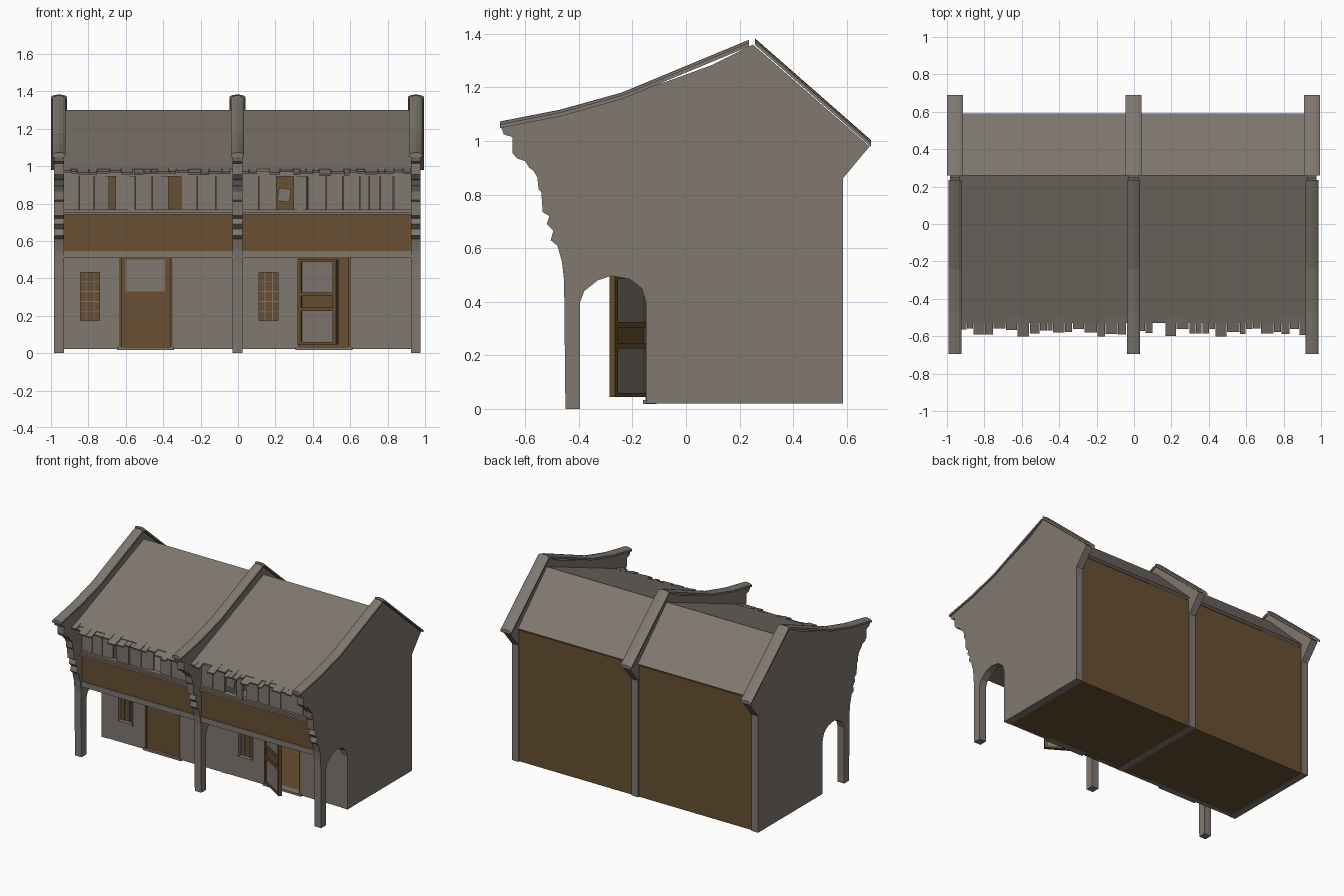
import bpy, bmesh, math, random
from mathutils import Matrix, Vector
random.seed(4)


def material(name, rgb):
    m = bpy.data.materials.new(name)
    m.diffuse_color = (*rgb, 1)
    return m


GREY = material("weathered_grey", (0.216, 0.188, 0.162))
BROWN = material("dark_wood", (0.138, 0.078, 0.032))


def finish(name, bm, mat):
    bmesh.ops.recalc_face_normals(bm, faces=bm.faces)
    me = bpy.data.meshes.new(name)
    bm.to_mesh(me)
    bm.free()
    me.materials.append(mat)
    ob = bpy.data.objects.new(name, me)
    bpy.context.collection.objects.link(ob)
    return ob


def box(name, x0, x1, y0, y1, z0, z1, mat, pivot=None, angle=0, axis='Z'):
    bm = bmesh.new()
    bmesh.ops.create_cube(bm, size=1)
    for v in bm.verts:
        v.co = Vector((x1 if v.co.x > 0 else x0, y1 if v.co.y > 0 else y0, z1 if v.co.z > 0 else z0))
    if angle:
        bmesh.ops.rotate(bm, verts=bm.verts, cent=pivot, matrix=Matrix.Rotation(angle, 3, axis))
    return finish(name, bm, mat)


def prism(name, prof, x0, x1, mat):
    # extrude a (y, z) outline along x
    bm = bmesh.new()
    f = bm.faces.new([bm.verts.new((x0, y, z)) for y, z in prof])
    r = bmesh.ops.extrude_face_region(bm, geom=[f])
    bmesh.ops.translate(bm, vec=(x1 - x0, 0, 0), verts=[g for g in r["geom"] if isinstance(g, bmesh.types.BMVert)])
    return finish(name, bm, mat)


def coping(name, xc, w, path):
    # shallow arched capping swept along a (y, z) path
    section = [(-w, -0.014), (-w, 0), (-w * .6, 0.008), (0, 0.011), (w * .6, 0.008), (w, 0), (w, -0.014)]
    bm = bmesh.new()
    rings = [[bm.verts.new((xc + sx, y, z + sz)) for sx, sz in section] for y, z in path]
    n = len(section)
    for a, b in zip(rings, rings[1:]):
        for i in range(n):
            bm.faces.new((a[i], a[(i + 1) % n], b[(i + 1) % n], b[i]))
    bm.faces.new(rings[0])
    bm.faces.new(rings[-1])
    finish(name, bm, GREY)


# Gable walls with corbelled front and arched passage
gable = [(0.585, 0.02), (0.585, 0.86), (0.685, 0.98), (0.25, 1.36), (0.1, 1.285), (-0.05, 1.23), (-0.24, 1.165),
         (-0.47, 1.093), (-0.69, 1.052), (-0.68, 1.025), (-0.648, 1.015), (-0.648, 0.955), (-0.63, 0.935),
         (-0.60, 0.925), (-0.585, 0.9), (-0.57, 0.89), (-0.555, 0.865), (-0.55, 0.82), (-0.54, 0.81), (-0.535, 0.735),
         (-0.51, 0.72), (-0.52, 0.69), (-0.495, 0.665), (-0.505, 0.63), (-0.48, 0.61), (-0.463, 0.55),
         (-0.455, 0.48), (-0.45, 0), (-0.395, 0), (-0.395, 0.40), (-0.38, 0.44), (-0.33, 0.48), (-0.28, 0.497),
         (-0.21, 0.485), (-0.165, 0.45), (-0.15, 0.40), (-0.15, 0.02)]
for side, xc in (("left", -0.957), ("middle", -0.003), ("right", 0.951)):
    prism(side + "_gable_wall", gable, xc - 0.026, xc + 0.026, GREY)
    coping(side + "_front_coping", xc, 0.035, [(-0.695, 1.062), (-0.47, 1.106), (-0.24, 1.17), (0.235, 1.367)])
    coping(side + "_rear_coping", xc, 0.043, [(0.258, 1.372), (0.69, 0.993)])

SLOPE = math.atan2(0.315, 0.79)
for bay, a in (("left", -0.931), ("right", 0.023)):
    b = a + 0.902
    # Roof slopes and ragged eave tiles
    prism(bay + "_front_roof", [(0.26, 1.30), (-0.53, 0.985), (-0.53, 0.97), (0.26, 1.285)], a, b, GREY)
    prism(bay + "_rear_roof", [(0.26, 1.30), (0.59, 0.98), (0.575, 0.97), (0.26, 1.28)], a, b, GREY)
    x = a
    while x < b - 0.02:
        w = min(random.uniform(0.03, 0.07), b - x)
        length = random.uniform(0.035, 0.08)
        dz = random.choice((0, 0.003, -0.004))
        if random.random() > 0.06:
            box(bay + "_eave_tile", x, x + w - 0.003, -0.525 - length, -0.50, 0.973 + dz, 0.985 + dz, GREY,
                (0, -0.53, 0.985), SLOPE * 0.8, 'X')
        x += w

    # Floors and rear wall
    box(bay + "_ground_floor", a, b, -0.145, 0.575, 0.022, 0.032, BROWN)
    box(bay + "_rear_wall", a, b, 0.565, 0.577, 0.022, 0.965, BROWN)
    box(bay + "_upper_floor", a, b, -0.452, 0.565, 0.508, 0.547, GREY)

    # Upper front: wood parapet, rail, header
    box(bay + "_parapet", a, b, -0.445, -0.425, 0.547, 0.742, BROWN)
    box(bay + "_rail", a, b, -0.475, -0.415, 0.742, 0.755, GREY)
    box(bay + "_window_sill", a, b, -0.46, -0.42, 0.755, 0.768, GREY)
    box(bay + "_header", a, b, -0.445, -0.43, 0.945, 1.005, GREY)

    # Ground front wall pieces around window and door
    wall = [(0, .08, .022, .508), (.08, .20, .022, .17), (.08, .20, .435, .508), (.20, .295, .022, .508),
            (.58, .902, .022, .508)]
    for x0, x1, z0, z1 in wall:
        box(bay + "_front_wall", a + x0, a + x1, -0.15, -0.12, z0, z1, GREY)
    box(bay + "_threshold", a + .285, a + .59, -0.16, -0.11, 0.018, 0.033, GREY)

    # Barred window
    w0, w1 = a + .08, a + .20
    box(bay + "_window_back", w0, w1, -0.128, -0.122, .17, .435, BROWN)
    for x0, x1 in ((w0, w0 + .01), (w1 - .01, w1)):
        box(bay + "_window_jamb", x0, x1, -0.155, -0.12, .165, .44, GREY)
    for z in (.165, .43):
        box(bay + "_window_lintel", w0 - .003, w1 + .003, -0.157, -0.12, z, z + .01, GREY)
    for i in range(4):
        z = .22 + i * .054
        box(bay + "_window_bar", w0, w1, -0.134, -0.128, z, z + .004, GREY)
    for x in (w0 + .04, w0 + .08):
        box(bay + "_window_upright", x, x + .003, -0.134, -0.128, .17, .435, GREY)

# Closed door in the left bay
d0, d1 = -0.636, -0.351
box("closed_door", d0, d1, -0.142, -0.125, 0.033, 0.508, BROWN)
box("closed_door_lattice", d0 + .035, d1 - .04, -0.146, -0.14, 0.33, 0.5, GREY)
for x in (d0, d1 - .012):
    box("closed_door_post", x, x + .012, -0.152, -0.125, 0.033, 0.508, BROWN)

# Open door leaf in the right bay: wood frame, lattice panels
h, ang, L = (0.325, -0.15, 0), -math.atan2(0.125, 0.205), 0.24
hx = h[0]
leaf = [(0, .022, .045, .5, BROWN), (L - .022, L, .045, .5, BROWN), (.022, L - .022, .045, .06, BROWN),
        (.022, L - .022, .225, .245, BROWN), (.022, L - .022, .305, .325, BROWN), (.022, L - .022, .488, .5, BROWN)]
for x0, x1, z0, z1, m in leaf:
    box("door_leaf_frame", hx + x0, hx + x1, -0.162, -0.138, z0, z1, m, h, ang)
for z0, z1, m in ((.06, .225, GREY), (.245, .305, BROWN), (.325, .488, GREY)):
    box("door_leaf_panel", hx + .022, hx + L - .022, -0.155, -0.145, z0, z1, m, h, ang)
for x in (0.318, 0.591):
    box("open_door_post", x, x + .012, -0.152, -0.125, 0.033, 0.508, BROWN)

# Upper shutters: (start, end, swing in degrees)
shutters = [(-.931, -.85, 0), (-.847, -.77, 0), (-.767, -.69, 8), (-.655, -.55, -6), (-.547, -.46, 0),
            (-.457, -.37, 10), (-.305, -.22, 0), (-.217, -.12, 0), (-.117, -.03, 0),
            (.023, .11, 0), (.113, .205, 0), (.30, .375, -25), (.375, .47, 0), (.473, .56, 0),
            (.563, .65, 0), (.653, .70, 0), (.703, .76, 6), (.763, .83, 0), (.833, .925, 0)]
for x0, x1, deg in shutters:
    box("upper_shutter", x0, x1, -0.445, -0.433, 0.768, 0.945, GREY, (x0, -0.44, 0), math.radians(deg))
# Loose broken shutter hanging in its opening
box("loose_shutter", 0.215, 0.28, -0.44, -0.432, 0.81, 0.88, GREY, (0.25, -0.44, 0.85), math.radians(8), 'Y')
